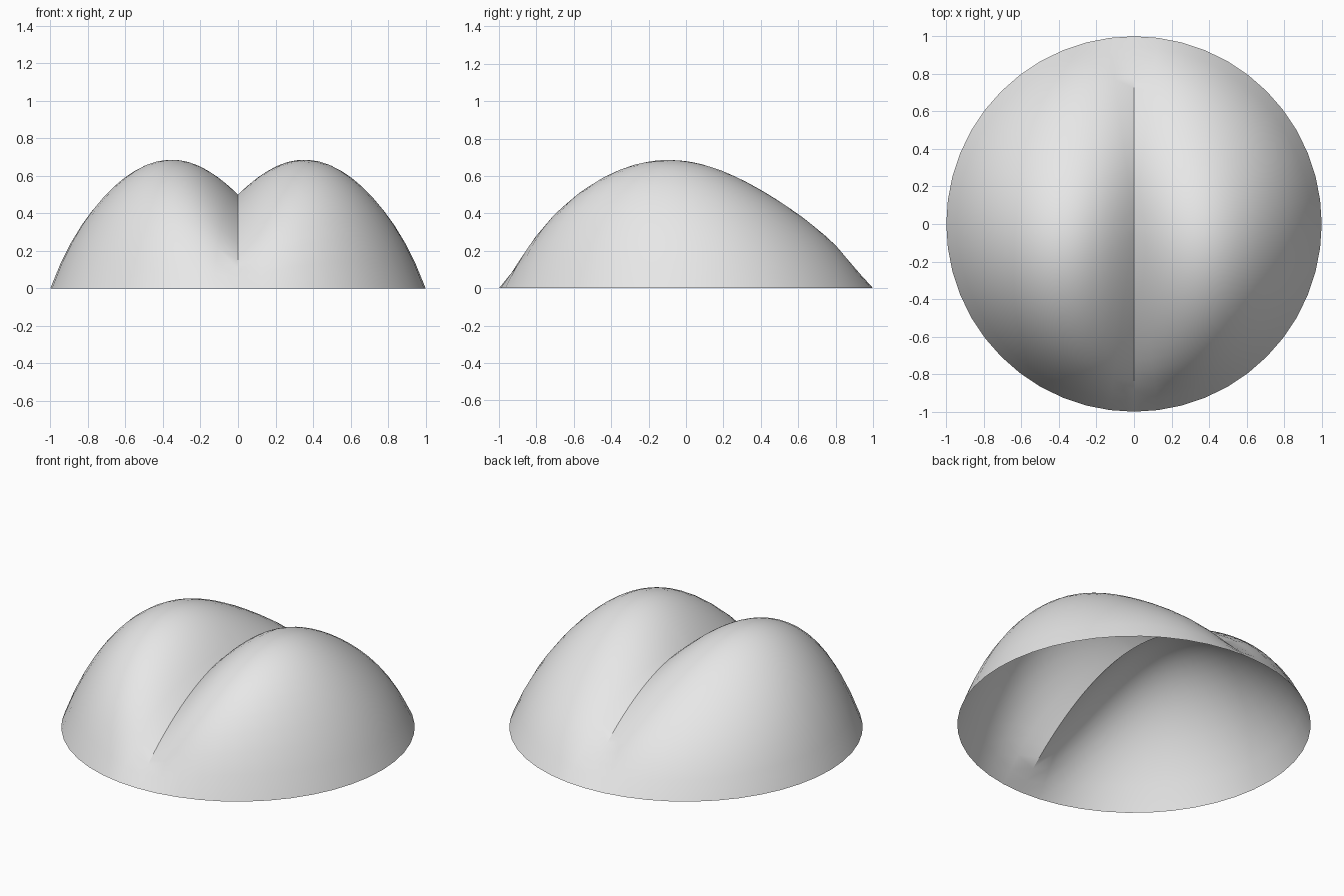
import bpy, bmesh, math

if "Cube" in bpy.data.objects:
    bpy.data.objects.remove(bpy.data.objects["Cube"])

SEGMENTS, RINGS = 48, 18


def height(x, y):
    """Twin-lobed dome: zero on the rim, creased along x = 0, fuller at the front."""
    r2 = x * x + y * y
    e = 0.4 * max(0.0, abs(y) - 0.8)          # crease fades out near the rim
    a = math.sqrt(x * x + e * e) - e
    q = 0.5 + 0.97 * a - 0.55 * a * a + 0.43 * a * r2 * r2
    q -= 0.5 * y * a * (1 - 0.8 * a * a)      # lean the lobes to the front
    q += 1.5 * y ** 4 * a * math.exp(-2 * a)  # fill out both ends
    return max(0.0, (1 - r2) * q)


# Open shell made of concentric rings
bm = bmesh.new()
centre = bm.verts.new((0, 0, height(0, 0)))
rings = []
for i in range(1, RINGS + 1):
    r = i / RINGS
    ring = []
    for j in range(SEGMENTS):
        t = 2 * math.pi * j / SEGMENTS
        x, y = r * math.cos(t), r * math.sin(t)
        ring.append(bm.verts.new((x, y, height(x, y))))
    rings.append(ring)

for j in range(SEGMENTS):
    k = (j + 1) % SEGMENTS
    bm.faces.new((centre, rings[0][j], rings[0][k]))
    for inner, outer in zip(rings, rings[1:]):
        bm.faces.new((inner[j], outer[j], outer[k], inner[k]))

mesh = bpy.data.meshes.new("lobed_shell")
bm.to_mesh(mesh)
bm.free()
shell = bpy.data.objects.new("lobed_shell", mesh)
bpy.context.collection.objects.link(shell)

# Single grey colour
grey = bpy.data.materials.new("light_grey")
grey.diffuse_color = (0.8, 0.8, 0.8, 1)
grey.use_nodes = True
grey.node_tree.nodes["Principled BSDF"].inputs["Base Color"].default_value = grey.diffuse_color
mesh.materials.append(grey)

# Smooth lobes with a sharp crease
bpy.context.view_layer.objects.active = shell
shell.select_set(True)
bpy.ops.object.shade_smooth_by_angle(angle=math.radians(30))
